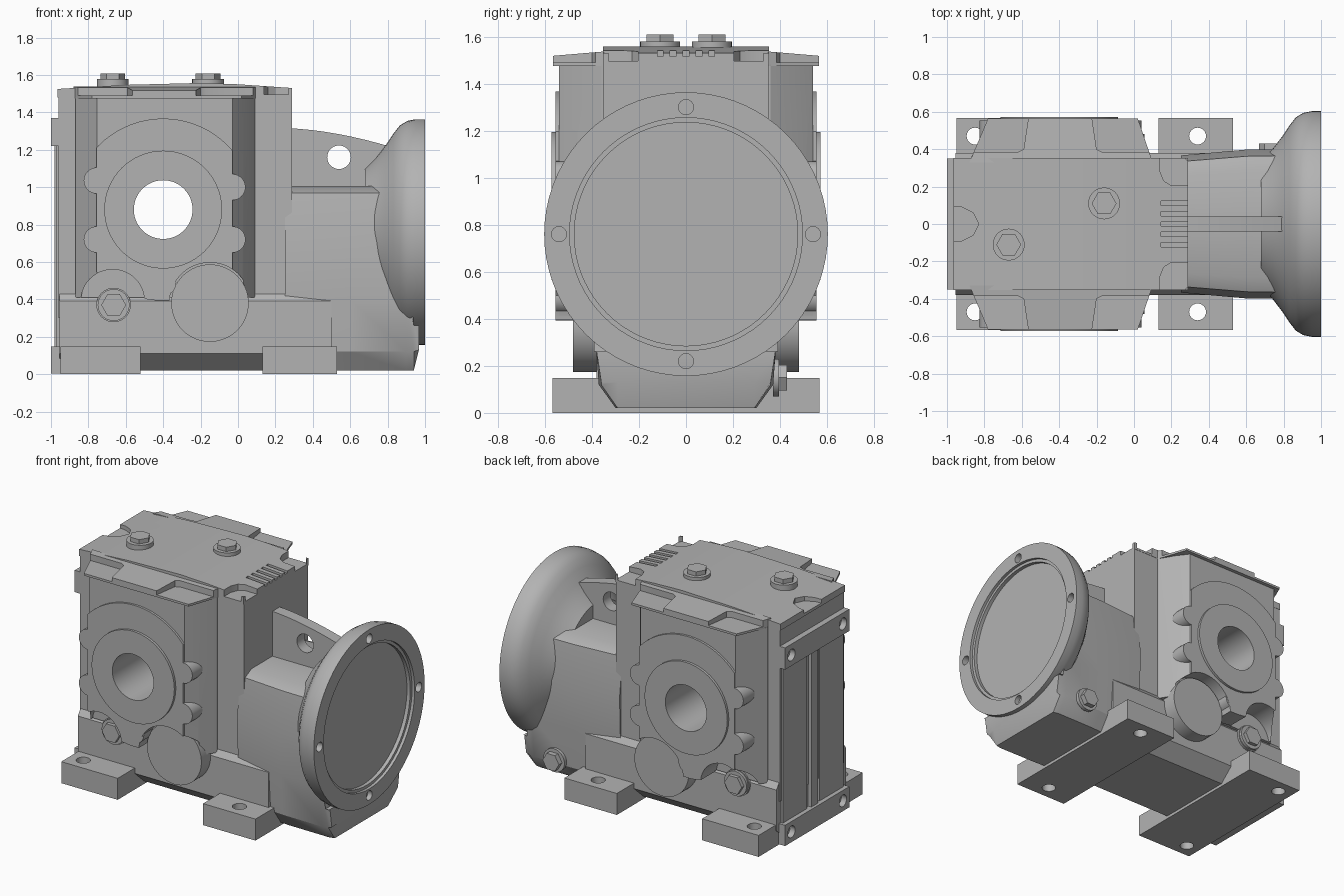
import bpy, bmesh, math
from math import pi, cos, sin

cube = bpy.data.objects.get("Cube")
if cube:
    bpy.data.objects.remove(cube, do_unlink=True)

metal = bpy.data.materials.new("cast_grey")
metal.use_nodes = True
GREY = (0.45, 0.45, 0.45, 1)
metal.diffuse_color = GREY
metal.node_tree.nodes["Principled BSDF"].inputs["Base Color"].default_value = GREY


def loft(name, rings):
    """Solid through a list of matching point rings, capped at both ends."""
    bm = bmesh.new()
    rows = [[bm.verts.new(p) for p in ring] for ring in rings]
    n = len(rows[0])
    for a, b in zip(rows, rows[1:]):
        for i in range(n):
            bm.faces.new((a[i], a[(i + 1) % n], b[(i + 1) % n], b[i]))
    bm.faces.new(rows[0])
    bm.faces.new(rows[-1])
    bmesh.ops.recalc_face_normals(bm, faces=bm.faces)
    mesh = bpy.data.meshes.new(name)
    bm.to_mesh(mesh)
    bm.free()
    mesh.materials.append(metal)
    ob = bpy.data.objects.new(name, mesh)
    bpy.context.collection.objects.link(ob)
    return ob


def place(axis, u, v, w):
    return {"x": (w, u, v), "y": (u, w, v), "z": (u, v, w)}[axis]


def prism(name, pts, axis, a, b):
    return loft(name, [[place(axis, u, v, w) for u, v in pts] for w in (a, b)])


def box(name, x, y, z):
    return prism(name, [(x[0], y[0]), (x[1], y[0]), (x[1], y[1]), (x[0], y[1])], "z", *z)


def turned(name, axis, c, profile, n=48):
    """Turned solid: profile is a list of (position on axis, radius)."""
    return loft(name, [[place(axis, c[0] + r * cos(2 * pi * i / n), c[1] + r * sin(2 * pi * i / n), w)
                        for i in range(n)] for w, r in profile])


def rod(name, axis, c, r, a, b, n=48):
    return turned(name, axis, c, [(a, r), (b, r)], n)


def cut(ob, *cutters):
    """Subtract the cutters from a part and remove them."""
    for c in cutters:
        m = ob.modifiers.new("cut", "BOOLEAN")
        m.operation, m.solver, m.object = "DIFFERENCE", "EXACT", c
        c.hide_render = True
    graph = bpy.context.evaluated_depsgraph_get()
    mesh = bpy.data.meshes.new_from_object(ob.evaluated_get(graph))
    ob.modifiers.clear()
    ob.data = mesh
    for c in cutters:
        bpy.data.objects.remove(c, do_unlink=True)


def bolt(name, axis, c, base, s, r, washer, head):
    rod(name + "_washer", axis, c, r, base, base + s * washer, 32)
    rod(name + "_head", axis, c, r * 0.78, base, base + s * (washer + head), 6)


HUB = (-0.40, 0.88)
BORE = 0.157


def bore():
    return rod("bore_cutter", "y", HUB, BORE, -0.7, 0.7, 64)


# Main housing and lower casing
core = box("housing", (-0.96, 0.29), (-0.35, 0.35), (0.3, 1.49))
cut(core, bore())
half = [(0.28, 0.02), (0.38, 0.11), (0.38, 0.39), (0.35, 0.43)]
prism("lower_casing", half + [(-y, z) for y, z in reversed(half)], "x", -0.955, 0.5)

# Input neck widening toward the flange
neck = [(0.29, 0.02), (0.36, 0.12), (0.38, 0.4), (0.39, 0.7), (0.355, 0.97), (0.28, 1.005)]
neck = neck + [(-y, z) for y, z in reversed(neck)]
stations = [(0.25, 0.94, 0.02, 2), (0.6, 1.02, 0.02, 2), (0.9, 1.03, 0.02, 2),
            (0.94, 1.0, 0.02, 0.26), (0.967, 1.0, 0.13, 0.26)]
loft("input_neck", [[(x, y * k, min(max(z, lo), hi)) for y, z in neck] for x, k, lo, hi in stations])

# Input flange with recess and four bolt holes
FC = (0.0, 0.76)
flange = turned("input_flange", "x", FC, [(0.68, 0.34), (0.74, 0.4), (0.79, 0.465), (0.83, 0.525), (0.865, 0.57),
                                          (0.905, 0.594), (0.95, 0.603), (1.0, 0.603)], 72)
holes = [rod("hole_cutter", "x", (0.54 * cos(a), FC[1] + 0.54 * sin(a)), 0.032, 0.95, 1.1, 24)
         for a in (0, pi / 2, pi, 3 * pi / 2)]
cut(flange, turned("recess_cutter", "x", FC, [(0.955, 0.475), (0.98, 0.475), (0.98, 0.495), (1.1, 0.495)], 72), *holes)

# Lifting web
arc = [(0.25 + 0.57 * t, 1.315 - 0.1 * t ** 1.7) for t in [i / 8 for i in range(9)]]
web = prism("lifting_web", arc + [(0.82, 0.95), (0.25, 0.95)], "y", -0.04, 0.04)
cut(web, rod("eye_cutter", "y", (0.54, 1.16), 0.063, -0.2, 0.2, 32))

# Lid: ridged centre with end notch, corner notches and grooves
lid = prism("lid", [(-0.965, 1.48), (0.29, 1.48), (0.29, 1.53), (0.0, 1.55), (-0.2, 1.557), (-0.6, 1.547), (-0.965, 1.525)],
            "y", -0.352, 0.352)
tools = [prism("notch_cutter", [(-1.1, -0.11), (-0.92, -0.09), (-0.86, -0.06), (-0.83, 0),
                                (-0.86, 0.06), (-0.92, 0.09), (-1.1, 0.11)], "z", 1.5, 1.7)]
tools += [box("groove_cutter", (0.145, 0.4), (y - 0.012, y + 0.012), (1.515, 1.7))
          for y in (-0.11, -0.055, 0, 0.055, 0.11)]
for s in (1, -1):
    tools.append(prism("corner_cutter", [(0.14, s * 0.5), (0.14, s * 0.28), (0.16, s * 0.23), (0.2, s * 0.205),
                                         (0.4, s * 0.205)], "z", 1.495, 1.7))
cut(lid, *tools)

for s, side in ((1, "back"), (-1, "front")):
    # Lid wings with two open pockets
    wing = loft(side + "_lid_wing", [[(x, s * y, z) for x, y, z in ring] for ring in (
        [(-0.88, 0.33, 1.475), (-0.78, 0.565, 1.475), (0.02, 0.565, 1.475), (0.1, 0.33, 1.475)],
        [(-0.88, 0.33, 1.538), (-0.78, 0.565, 1.518), (0.02, 0.565, 1.518), (0.1, 0.33, 1.538)])])
    cut(wing, *[prism("pocket_cutter", [(x, s * y) for x, y in p], "z", 1.49, 1.7) for p in (
        [(-1, 0.385), (-0.62, 0.385), (-0.59, 0.4), (-0.545, 0.7), (-1, 0.7)],
        [(0.3, 0.385), (-0.17, 0.385), (-0.2, 0.4), (-0.245, 0.7), (0.3, 0.7)])])

    # Side bulge carrying the output bearing
    bulge = prism(side + "_bulge", [(-0.87, s * 0.3), (-0.87, s * 0.36), (-0.755, s * 0.54), (-0.03, s * 0.54),
                                    (0.03, s * 0.46), (0.09, s * 0.36), (0.09, s * 0.3)], "z", 0.41, 1.48)
    cut(bulge, bore(), rod("arch_cutter", "y", (-0.67, 0.39), 0.17, s * 0.385, s * 0.8),
        rod("seat_cutter", "y", (-0.15, 0.38), 0.217, s * 0.46, s * 0.8))

    # Bearing disc trimmed to the bulge width, and raised hub ring
    disc = rod(side + "_bearing_disc", "y", HUB, 0.487, s * 0.4, s * 0.555, 72)
    cut(disc, bore(), box("trim_cutter", (-1.2, -0.757), (-1, 1), (0, 2)), box("trim_cutter", (-0.03, 0.5), (-1, 1), (0, 2)),
        rod("seat_cutter", "y", (-0.15, 0.38), 0.217, s * 0.3, s * 0.8),
        rod("arch_cutter", "y", (-0.67, 0.39), 0.17, s * 0.3, s * 0.8))
    ring = rod(side + "_hub_ring", "y", HUB, 0.315, s * 0.45, s * 0.572, 64)
    cut(ring, bore())

    # Screw lobes around the bearing
    for i, c in enumerate([(-0.755, 1.035), (-0.755, 0.72), (-0.03, 1.0), (-0.03, 0.72), (-0.4, 0.49)]):
        rod(f"{side}_lobe_{i + 1}", "y", c, 0.07, s * 0.3, s * 0.554, 32)

    # Lower bearing boss and oil plug
    rod(side + "_lower_boss", "y", (-0.15, 0.38), 0.207, s * 0.2, s * 0.48, 56)
    rod(side + "_plug_seat", "y", (-0.665, 0.37), 0.092, s * 0.3, s * 0.395, 32)
    bolt(side + "_oil_plug", "y", (-0.665, 0.37), s * 0.395, s, 0.085, 0.018, 0.025)

# Mounting feet with bolt holes
for name, x0, x1, hx in (("rear_foot", -0.95, -0.52, -0.85), ("input_foot", 0.13, 0.53, 0.34)):
    foot = box(name, (x0, x1), (-0.567, 0.567), (0, 0.148))
    cut(foot, *[rod("hole_cutter", "z", (hx, y), 0.045, -0.1, 0.3, 24) for y in (-0.47, 0.47)])

# End face: cross bars with screw holes, cover panels and a central rib
for name, z in (("lower_end_bar", (0.005, 0.148)), ("upper_end_bar", (1.22, 1.37))):
    bar = box(name, (-1.0, -0.94), (-0.35, 0.35), z)
    cut(bar, *[rod("hole_cutter", "x", (y, sum(z) / 2), 0.04, -1.1, -0.96, 24) for y in (-0.28, 0.28)])
for s, side in ((1, "back"), (-1, "front")):
    box(side + "_end_panel", (-0.97, -0.94), (min(s * 0.07, s * 0.33), max(s * 0.07, s * 0.33)), (0.14, 1.23))
box("end_rib", (-0.98, -0.94), (-0.035, 0.035), (0.14, 1.23))

# Breather bolts on the lid and the drain plug on the neck
bolt("lid_bolt_rear", "z", (-0.67, -0.11), 1.53, 1, 0.085, 0.048, 0.03)
bolt("lid_bolt_input", "z", (-0.16, 0.11), 1.53, 1, 0.085, 0.048, 0.03)
bolt("drain_plug", "y", (0.73, 0.15), 0.37, 1, 0.08, 0.025, 0.035)

# Smooth round faces, keep edges sharp
bpy.ops.object.select_all(action="DESELECT")
for ob in bpy.context.scene.objects:
    if ob.type == "MESH":
        ob.select_set(True)
        bpy.context.view_layer.objects.active = ob
bpy.ops.object.shade_smooth_by_angle(angle=math.radians(30))
